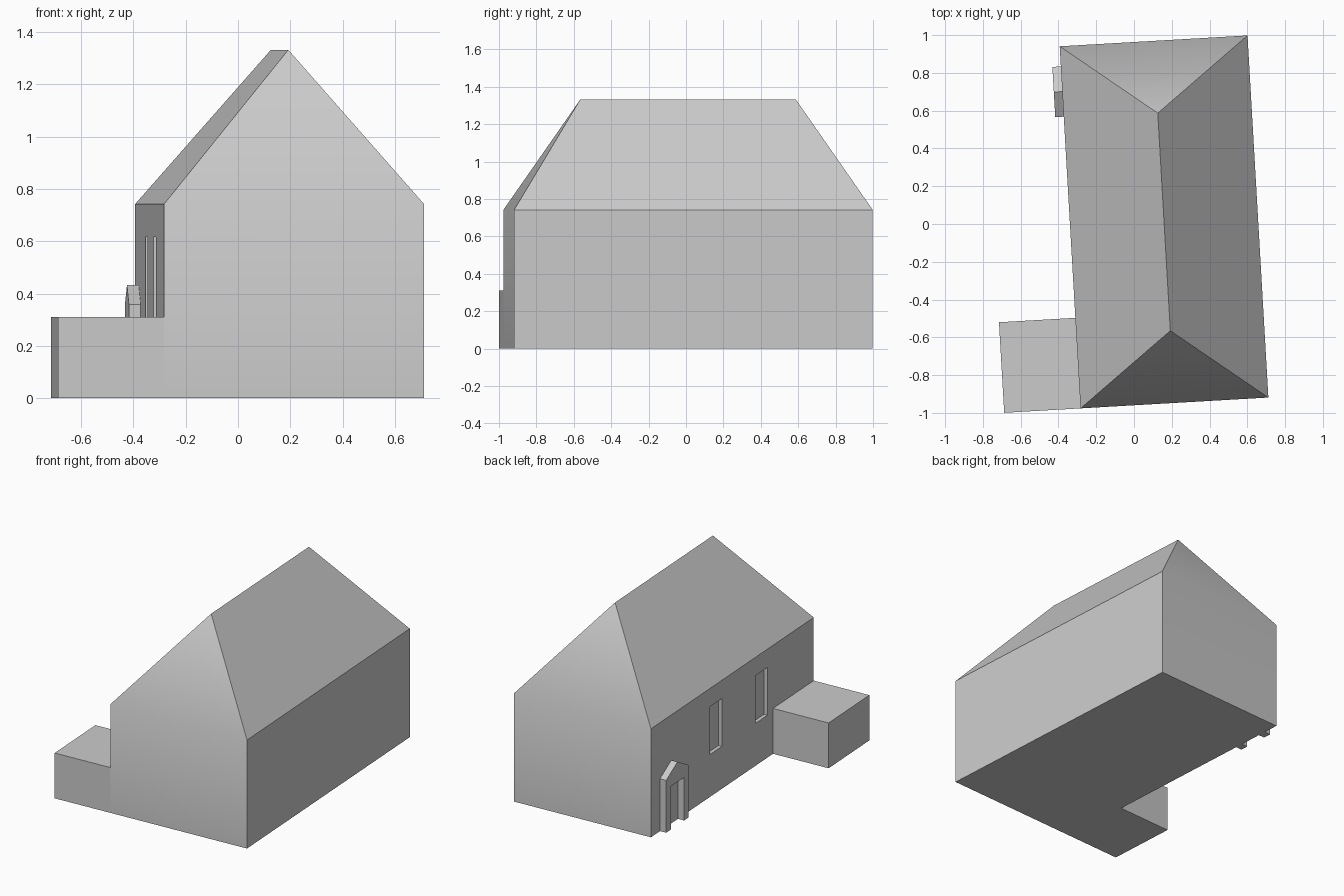
import bpy, math

if "Cube" in bpy.data.objects:
    bpy.data.objects.remove(bpy.data.objects["Cube"])

TURN = math.radians(3.3)          # the whole plan is turned slightly
CENTRE = (0.159, 0.011, 0)
W, L = 0.498, 0.96                # half width and half length of the house
EAVE, RIDGE, RIDGE_L = 0.742, 1.332, 0.577

grey = bpy.data.materials.new("plain_grey")
grey.diffuse_color = (0.6, 0.6, 0.6, 1)
grey.use_nodes = True
grey.node_tree.nodes["Principled BSDF"].inputs["Base Color"].default_value = grey.diffuse_color


def add(name, verts, faces):
    me = bpy.data.meshes.new(name)
    me.from_pydata(verts, [], faces)
    me.materials.append(grey)
    ob = bpy.data.objects.new(name, me)
    ob.location = CENTRE
    ob.rotation_euler.z = TURN
    bpy.context.collection.objects.link(ob)
    return ob


def box(name, x0, x1, y0, y1, z0, z1, skip=()):
    verts = [(x, y, z) for z in (z0, z1) for x, y in
             ((x0, y0), (x1, y0), (x1, y1), (x0, y1))]
    faces = [(0, 3, 2, 1), (4, 5, 6, 7), (0, 1, 5, 4),
             (1, 2, 6, 5), (2, 3, 7, 6), (3, 0, 4, 7)]
    return add(name, verts, [f for i, f in enumerate(faces) if i not in skip])


def activate(ob):
    bpy.ops.object.select_all(action='DESELECT')
    ob.select_set(True)
    bpy.context.view_layer.objects.active = ob


# House body with hipped roof; end walls blend softly into the hips
plan = [(-W, -L), (W, -L), (W, L), (-W, L)]
verts = [(x, y, z) for z in (0, EAVE) for x, y in plan]
verts += [(0, -RIDGE_L, RIDGE), (0, RIDGE_L, RIDGE)]
house = add("house", verts, [
    (0, 3, 2, 1),                          # underside
    (0, 1, 4), (1, 5, 4),                  # front wall
    (2, 3, 6), (3, 7, 6),                  # back wall
    (1, 2, 6, 5), (3, 0, 4, 7),            # side walls
    (4, 5, 8), (6, 7, 9),                  # hips
    (5, 6, 9, 8), (7, 4, 8, 9)])           # main roof slopes

# Two recessed windows in the left wall
for i, y in enumerate((0.192, -0.344)):
    cutter = box(f"window_cutter_{i + 1}", -W - 0.1, -W + 0.025,
                 y - 0.07, y + 0.07, 0.29, 0.617)
    cutter.hide_render = True
    mod = house.modifiers.new("window", 'BOOLEAN')
    mod.object, mod.operation, mod.solver = cutter, 'DIFFERENCE', 'EXACT'
    activate(house)
    bpy.ops.object.modifier_apply(modifier=mod.name)
    bpy.data.objects.remove(cutter)
activate(house)
bpy.ops.object.shade_smooth_by_angle(angle=math.radians(36))

# Low flat-roofed wing, open where it meets the house
box("side_wing", -0.903, -W, -L, -0.48, 0, 0.31, skip=(3,))

# Gabled door surround: an arch-shaped profile pushed out from the wall
MID, HALF, OPEN, OUT = 0.72, 0.133, 0.078, 0.045
profile = [(-HALF, 0), (-HALF, 0.358), (0, 0.432), (HALF, 0.358),
           (HALF, 0), (OPEN, 0), (OPEN, 0.295), (-OPEN, 0.295), (-OPEN, 0)]
n = len(profile)
verts = [(-W - d, MID + y, z) for d in (0, OUT) for y, z in profile]
faces = [tuple(range(n, 2 * n))]
faces += [(i, (i + 1) % n, (i + 1) % n + n, i + n) for i in range(n)]
add("door_surround", verts, faces)
for ob in bpy.data.objects:
    if ob.name == "door_surround":
        activate(ob)
        bpy.ops.object.mode_set(mode='EDIT')
        bpy.ops.mesh.select_all(action='SELECT')
        bpy.ops.mesh.normals_make_consistent(inside=False)
        bpy.ops.object.mode_set(mode='OBJECT')
